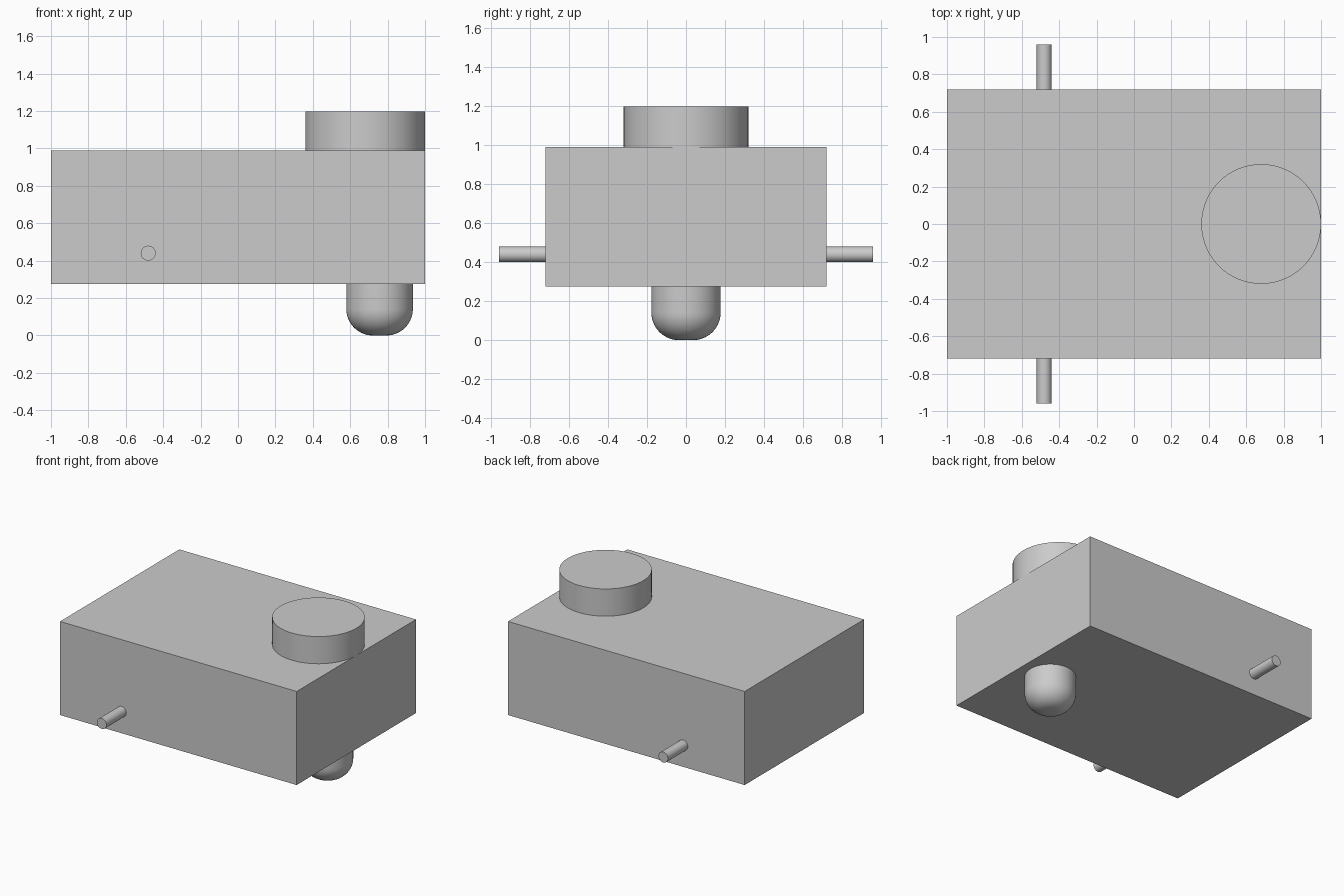
import bpy, bmesh, math
from mathutils import Matrix

cube = bpy.data.objects.get("Cube")
if cube:
    bpy.data.objects.remove(cube, do_unlink=True)

# Single plain grey
GREY = (0.6, 0.6, 0.6, 1.0)
mat = bpy.data.materials.new("plain_grey")
mat.use_nodes = True
mat.diffuse_color = GREY
mat.node_tree.nodes["Principled BSDF"].inputs["Base Color"].default_value = GREY


def finish(name, bm, smooth=True):
    """Turn a bmesh into a shaded, coloured object."""
    bmesh.ops.recalc_face_normals(bm, faces=bm.faces)
    mesh = bpy.data.meshes.new(name)
    bm.to_mesh(mesh)
    bm.free()
    mesh.materials.append(mat)
    obj = bpy.data.objects.new(name, mesh)
    bpy.context.collection.objects.link(obj)
    if smooth:
        bpy.ops.object.select_all(action='DESELECT')
        obj.select_set(True)
        bpy.context.view_layer.objects.active = obj
        bpy.ops.object.shade_smooth_by_angle(angle=math.radians(30))
    return obj


def cylinder(name, radius, depth, matrix, segments=64):
    bm = bmesh.new()
    bmesh.ops.create_cone(bm, cap_ends=True, segments=segments, radius1=radius,
                          radius2=radius, depth=depth, matrix=matrix)
    return finish(name, bm)


BOTTOM, TOP = 0.275, 0.99

# Main box
bm = bmesh.new()
bmesh.ops.create_cube(bm, size=1, matrix=Matrix.Translation((0, 0, (BOTTOM + TOP) / 2))
                      @ Matrix.Diagonal((2, 1.44, TOP - BOTTOM, 1)))
finish("body_box", bm, smooth=False)

# Round cap on top, flush with the right-hand end
cap_top = 1.198
cylinder("top_disc", 0.32, cap_top - TOP,
         Matrix.Translation((0.68, 0, (cap_top + TOP) / 2)), 96)

# Axle stubs on both sides
for side, name in ((-1, "front_axle_stub"), (1, "back_axle_stub")):
    cylinder(name, 0.04, 0.24, Matrix.Translation((-0.48, side * 0.84, 0.44))
             @ Matrix.Rotation(math.pi / 2, 4, 'X'), 48)

# Rounded foot underneath, spun from a filleted profile
radius, fillet, steps = 0.178, 0.142, 14
profile = [(0, 0)]
for i in range(steps + 1):
    a = math.pi / 2 * i / steps
    profile.append((radius - fillet + fillet * math.sin(a), fillet - fillet * math.cos(a)))
profile += [(radius, BOTTOM), (0, BOTTOM)]
bm = bmesh.new()
verts = [bm.verts.new((x, 0, z)) for x, z in profile]
edges = [bm.edges.new(pair) for pair in zip(verts, verts[1:])]
bmesh.ops.spin(bm, geom=verts + edges, cent=(0, 0, 0), axis=(0, 0, 1),
               angle=math.tau, steps=64)
bmesh.ops.remove_doubles(bm, verts=bm.verts, dist=0.0005)
bmesh.ops.translate(bm, verts=bm.verts, vec=(0.757, 0, 0))
finish("rounded_foot", bm)
